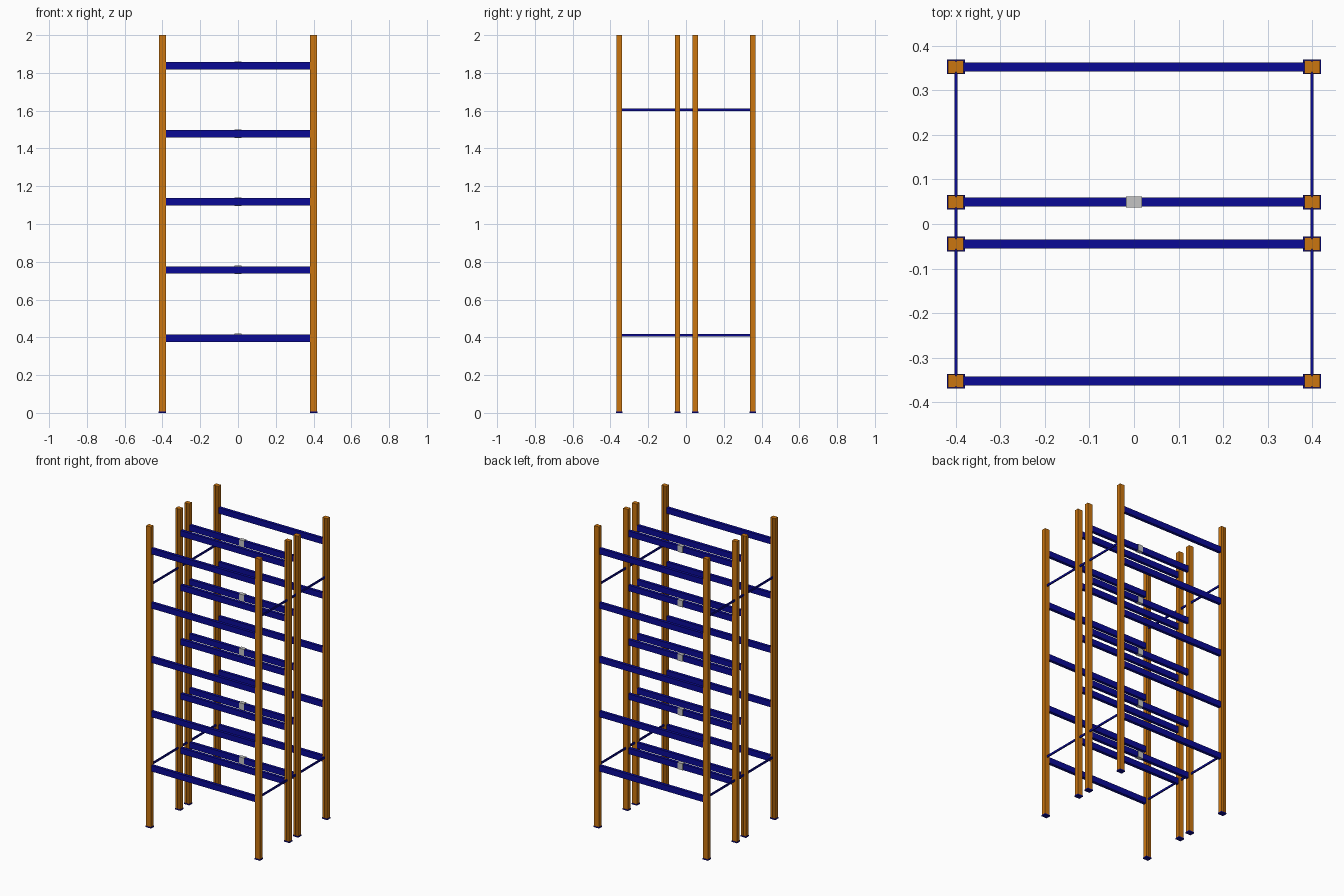
import bpy
import bmesh

if "Cube" in bpy.data.objects:
    bpy.data.objects.remove(bpy.data.objects["Cube"], do_unlink=True)


def material(name, r, g, b):
    m = bpy.data.materials.new(name)
    m.use_nodes = True
    m.diffuse_color = (r, g, b, 1)
    m.node_tree.nodes["Principled BSDF"].inputs["Base Color"].default_value = (r, g, b, 1)
    return m


ORANGE = material("orange", 0.60, 0.18, 0.005)
NAVY = material("navy blue", 0.003, 0.003, 0.30)
GREY = material("light grey", 0.55, 0.55, 0.55)


def finish(name, bm, mat):
    bmesh.ops.recalc_face_normals(bm, faces=bm.faces)
    mesh = bpy.data.meshes.new(name)
    bm.to_mesh(mesh)
    bm.free()
    mesh.materials.append(mat)
    obj = bpy.data.objects.new(name, mesh)
    bpy.context.collection.objects.link(obj)


def box(name, centre, size, mat):
    bm = bmesh.new()
    bmesh.ops.create_cube(bm, size=1)
    bmesh.ops.scale(bm, vec=size, verts=bm.verts)
    bmesh.ops.translate(bm, vec=centre, verts=bm.verts)
    finish(name, bm, mat)


def post(name, x, y, bottom, top):
    # Rectangular upright with a narrow groove down its front and back
    w, d, g, e = 0.0175, 0.0145, 0.001, 0.003
    half = [(-w, -d), (-g, -d), (-g, e - d), (g, e - d), (g, -d), (w, -d)]
    outline = half + [(-px, -py) for px, py in half]
    bm = bmesh.new()
    face = bm.faces.new([bm.verts.new((x + px, y + py, bottom)) for px, py in outline])
    up = bmesh.ops.extrude_face_region(bm, geom=[face], use_keep_orig=True)["geom"]
    bmesh.ops.translate(bm, vec=(0, 0, top - bottom),
                        verts=[v for v in up if isinstance(v, bmesh.types.BMVert)])
    finish(name, bm, ORANGE)


rows = {"front": -0.353, "inner_front": -0.045, "inner_back": 0.049, "back": 0.353}
levels = [0.396 + 0.3605 * i for i in range(5)]
sides = {"left": 0.4, "right": -0.4}

for row, y in rows.items():
    # Uprights on foot plates
    for side, x in sides.items():
        post(f"{row}_{side}_post", x, y, 0.008, 2.0)
        box(f"{row}_{side}_foot", (x, y, 0.004), (0.04, 0.033, 0.008), NAVY)
    # Shelf beams
    for i, z in enumerate(levels):
        box(f"{row}_beam_{i + 1}", (0, y, z), (0.766, 0.02, 0.039), NAVY)

# Clips on the inner back beams
for i, z in enumerate(levels):
    box(f"clip_{i + 1}", (0, rows["inner_back"], z + 0.001), (0.036, 0.025, 0.044), GREY)

# Thin side braces
for side, x in sides.items():
    for level, z in {"lower": 0.411, "upper": 1.606}.items():
        box(f"{level}_{side}_brace", (x, 0, z), (0.007, 0.706, 0.013), NAVY)
